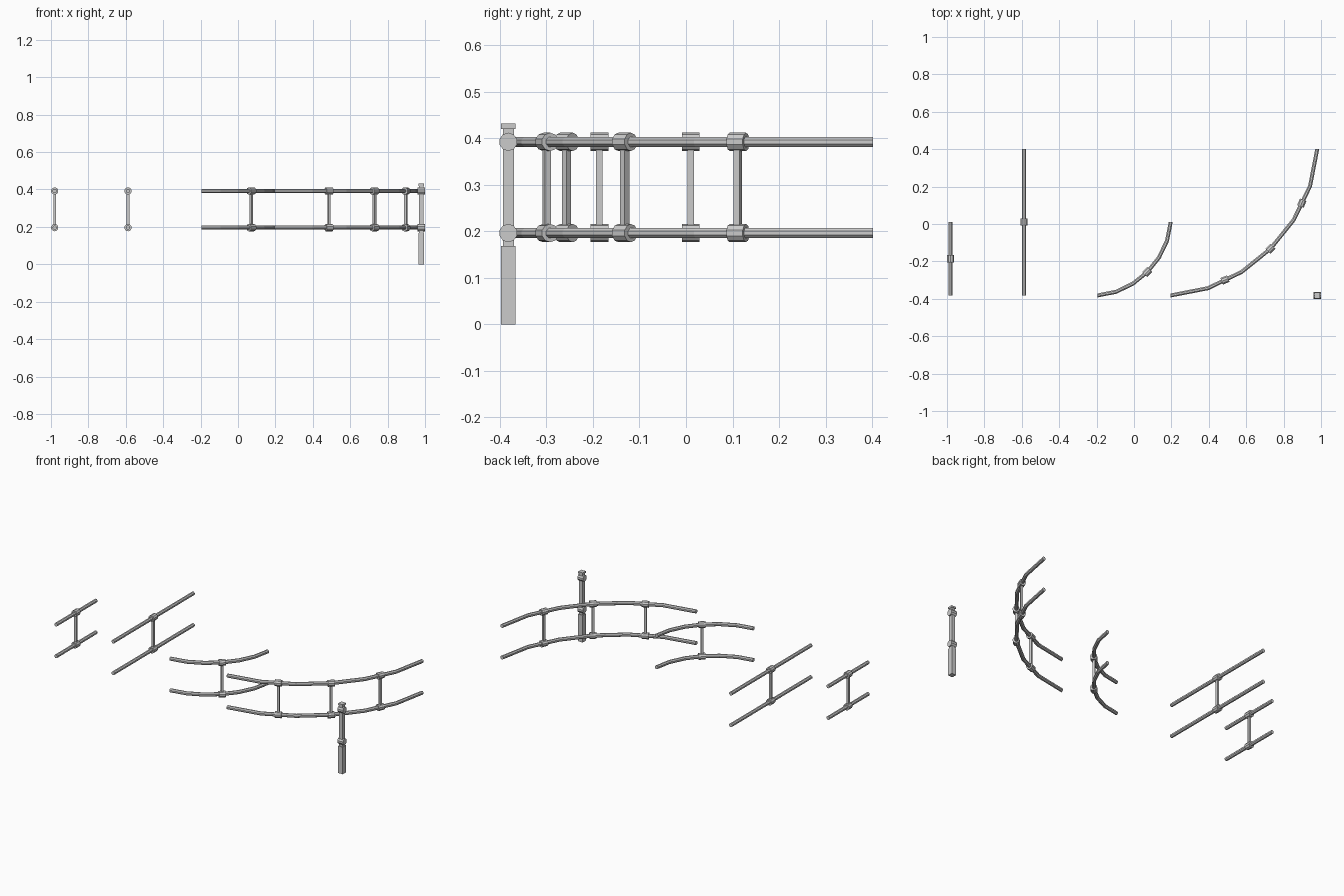
import bpy, bmesh
from math import sin, cos, pi, radians
from mathutils import Vector, Matrix

if "Cube" in bpy.data.objects:
    bpy.data.objects.remove(bpy.data.objects["Cube"])

U = 0.392                 # module length
Y0 = -0.382               # front line of the kit
HEIGHTS = (0.196, 0.392)  # lower and upper rail


def finish(bm, name):
    bmesh.ops.recalc_face_normals(bm, faces=bm.faces)
    me = bpy.data.meshes.new(name)
    bm.to_mesh(me)
    bm.free()
    ob = bpy.data.objects.new(name, me)
    bpy.context.collection.objects.link(ob)
    return ob


def sweep(name, stations, r=0.0115, sides=8):
    """Tube through (point, sideways direction) stations."""
    bm = bmesh.new()
    rings = []
    for p, side in stations:
        ring = []
        for i in range(sides):
            a = 2 * pi * (i + 0.5) / sides
            ring.append(bm.verts.new(p + side * (r * cos(a)) + Vector((0, 0, r * sin(a)))))
        rings.append(ring)
    for a, b in zip(rings, rings[1:]):
        for i in range(sides):
            j = (i + 1) % sides
            bm.faces.new((a[i], a[j], b[j], b[i]))
    bm.faces.new(rings[0])
    bm.faces.new(rings[-1])
    return finish(bm, name)


def box(name, x, y, z0, z1, half, angle=0.0):
    bm = bmesh.new()
    m = (Matrix.Translation((x, y, (z0 + z1) / 2)) @ Matrix.Rotation(angle, 4, 'Z')
         @ Matrix.Diagonal((2 * half, 2 * half, z1 - z0, 1)))
    bmesh.ops.create_cube(bm, size=1, matrix=m)
    return finish(bm, name)


def collar(name, x, y, z, angle):
    """Short drum lying along the direction given by angle."""
    d = Vector((cos(angle), sin(angle), 0))
    side = Vector((-d.y, d.x, 0))
    c = Vector((x, y, z))
    return sweep(name, [(c - d * 0.019, side), (c + d * 0.019, side)], 0.0197, 10)


def baluster(prefix, x, y, angle):
    box(prefix + "_baluster", x, y, HEIGHTS[0], HEIGHTS[1], 0.007, angle)
    for z in HEIGHTS:
        collar(prefix + "_collar", x, y, z, angle)


# straight rail sections
for name, x, length in (("short_straight", -2.5 * U, U), ("long_straight", -1.5 * U, 2 * U)):
    for z in HEIGHTS:
        sweep(name + "_rail", [(Vector((x, Y0 + t, z)), Vector((1, 0, 0))) for t in (0, length)])
    baluster(name, x, Y0 + length / 2, pi / 2)

# curved rail sections, slightly flattened quarter turns
BEND = {0: 1.0, 15: 0.984, 30: 0.969, 45: 0.963, 60: 0.969, 75: 0.984, 90: 1.0}
for name, cx, radius, spots in (("small_curve", -0.5 * U, U, (45,)),
                                ("large_curve", 0.5 * U, 2 * U, (22.5, 45, 67.5))):
    cy = Y0 + radius
    for z in HEIGHTS:
        path = []
        for deg, k in BEND.items():
            a = radians(deg)
            out = Vector((sin(a), -cos(a), 0))
            path.append((Vector((cx, cy, z)) + out * (radius * k), out))
        sweep(name + "_rail", path)
    for deg in spots:
        a = radians(deg)
        r = radius * (0.963 if deg == 45 else 0.968)
        baluster(name, cx + r * sin(a), cy - r * cos(a), a)

# end post: thick foot, slim shaft, cap and two rail sockets
PX = 2.5 * U
box("post_foot", PX, Y0, 0, 0.168, 0.0155)
box("post_shaft", PX, Y0, 0.168, 0.42, 0.0118)
box("post_cap", PX, Y0, 0.42, 0.431, 0.0155)
for z in HEIGHTS:
    collar("post_socket", PX, Y0, z, 0)
